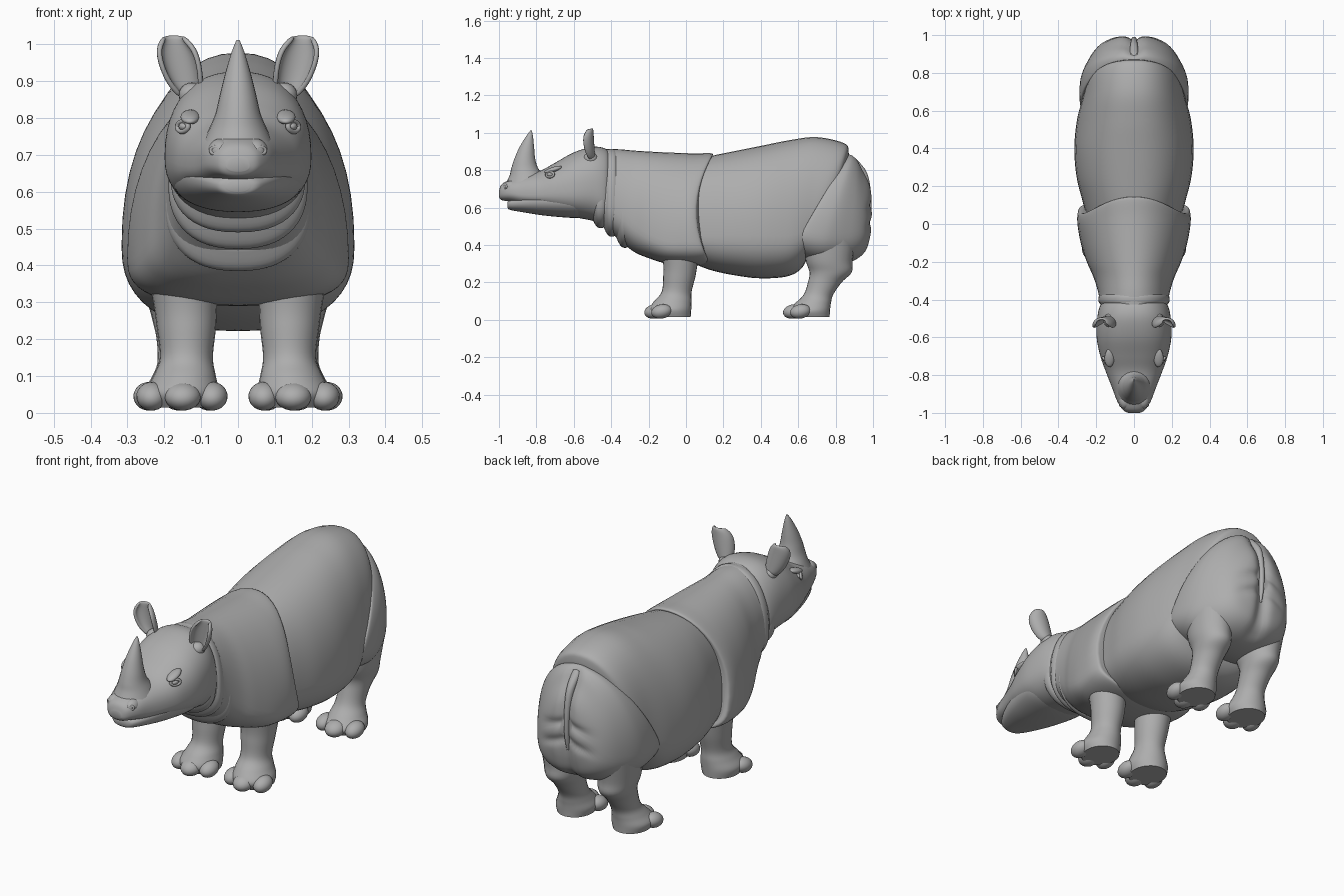
import bpy, bmesh, math
from math import sin, cos, pi, exp, radians
from mathutils import Matrix, Vector

if "Cube" in bpy.data.objects:
    bpy.data.objects.remove(bpy.data.objects["Cube"])

GREY = (0.42, 0.42, 0.42, 1)
hide = bpy.data.materials.new("grey_hide")
hide.use_nodes = True
hide.diffuse_color = GREY
hide.node_tree.nodes["Principled BSDF"].inputs["Base Color"].default_value = GREY
parts = []


def finish(name, bm, mirror=False):
    bmesh.ops.recalc_face_normals(bm, faces=bm.faces)
    me = bpy.data.meshes.new(name)
    bm.to_mesh(me)
    bm.free()
    me.materials.append(hide)
    ob = bpy.data.objects.new(name, me)
    bpy.context.collection.objects.link(ob)
    if mirror:
        ob.modifiers.new("Mirror", "MIRROR").use_mirror_merge = False
    parts.append(ob)
    return ob


def smooth_rows(rows, steps):
    """Catmull-Rom interpolation between the given rows."""
    n = max(len(r) for r in rows)
    rows = [tuple(r) + (0,) * (n - len(r)) for r in rows]
    rows = [rows[0]] + rows + [rows[-1]]
    out = []
    for a, b, c, d in zip(rows, rows[1:], rows[2:], rows[3:]):
        for k in range(steps):
            t = k / steps
            out.append([q + 0.5 * t * (r - p + t * (2*p - 5*q + 4*r - s + t * (3*(q - r) + s - p)))
                        for p, q, r, s in zip(a, b, c, d)])
    return out + [list(rows[-1])]


def skin(name, rings, mirror=False):
    """Bridge rings of points and close both ends."""
    bm = bmesh.new()
    loops = [[bm.verts.new(p) for p in ring] for ring in rings]
    n = len(loops[0])
    for lo, hi in zip(loops, loops[1:]):
        for i in range(n):
            bm.faces.new((lo[i], lo[(i + 1) % n], hi[(i + 1) % n], hi[i]))
    bm.faces.new(loops[0])
    bm.faces.new(loops[-1])
    return finish(name, bm, mirror)


def power(v, e):
    return math.copysign(abs(v) ** e, v)


def trunk(name, rows, e_top=1.0, e_low=0.85, n=48, steps=6, shape=None):
    """Loft along y. Row: y, top, bottom, widest height, half width, lean, bow."""
    rings = []
    for row in smooth_rows(rows, steps):
        y, top, bot, mid, w, lean, bow = (row + [0, 0])[:7]
        ring = []
        for i in range(n):
            a = 2 * pi * i / n
            e = e_top if cos(a) > 0 else e_low
            z = mid + power(cos(a), e) * (top - mid if cos(a) > 0 else mid - bot)
            d = z - 0.6
            p = Vector((w * power(sin(a), e), y + lean * d + bow * d * d, z))
            ring.append(shape(p) if shape else p)
        rings.append(ring)
    return skin(name, rings)


def limb(name, rows, mirror=False, n=24, steps=5):
    """Loft through horizontal ovals. Row: x, y, z, x radius, y radius."""
    rings = [[(x + rx * cos(2*pi*i/n), y + ry * sin(2*pi*i/n), z) for i in range(n)]
             for x, y, z, rx, ry in smooth_rows(rows, steps)]
    return skin(name, rings, mirror)


def blob(name, loc, size, turn=0):
    """Ellipsoid mirrored to both sides."""
    bm = bmesh.new()
    bmesh.ops.create_uvsphere(bm, u_segments=20, v_segments=12, radius=1)
    m = Matrix.Translation(loc) @ Matrix.Rotation(turn, 4, 'X') @ Matrix.Diagonal((*size, 1))
    bmesh.ops.transform(bm, matrix=m, verts=bm.verts)
    return finish(name, bm, True)


def rim(name, loc, facing, wide, tall, thick):
    """Small oval ring, mirrored to both sides."""
    m = Matrix.Translation(loc) @ Vector(facing).to_track_quat('Z', 'Y').to_matrix().to_4x4()
    rings = [[m @ Vector(((wide + thick * cos(b)) * cos(a), (tall + thick * cos(b)) * sin(a), thick * sin(b)))
              for b in [2 * pi * j / 8 for j in range(8)]]
             for a in [2 * pi * i / 20 for i in range(21)]]
    return skin(name, rings, True)


# Barrel of the body
trunk("body", [
    (0, .84, .32, .45, .24), (.12, .873, .27, .45, .272), (.25, .9, .24, .45, .304),
    (.4, .93, .222, .45, .316), (.55, .96, .235, .45, .302), (.66, .977, .29, .48, .276, .1),
    (.74, .945, .4, .52, .25, .3), (.78, .9, .45, .55, .2, .3), (.8, .8, .5, .6, .1, .3)], e_top=.9)

# Shoulder shield with a bowed rear edge
trunk("shoulder_shield", [
    (-.5, .9, .56, .7, .15), (-.44, .912, .5, .67, .175), (-.36, .912, .43, .6, .19),
    (-.28, .905, .365, .52, .215), (-.2, .9, .33, .46, .25), (-.1, .895, .3, .42, .282),
    (0, .89, .29, .42, .3, .02, .4), (.05, .89, .298, .42, .294, .04, .9),
    (.06, .87, .32, .43, .27, .04, .9)], e_top=.97, e_low=.72)


# Rump shield with a central cleft and skin folds
def rump_shape(p):
    back = min(1, max(0, (p.y - .84) / .08))
    groove = .025 * exp(-(p.x / .035) ** 2)
    folds = sum(.012 * exp(-((p.z - h + .3 * abs(p.x)) / .022) ** 2) for h in (.54, .63))
    p.y -= back * (groove + folds * exp(-(p.x / .14) ** 4))
    return p


trunk("rump_shield", [
    (.715, .85, .4, .5, .25, .57, .1), (.7, .88, .35, .48, .284, .57, .1), (.8, .882, .295, .46, .284, .32, .05),
    (.89, .858, .3, .47, .237, .12), (.95, .805, .35, .5, .18), (.985, .735, .43, .55, .112),
    (1.0, .66, .55, .6, .03)], e_top=.97, e_low=.78, n=64, steps=8, shape=rump_shape)
limb("tail", [(0, .968, .48, .006, .006), (0, .975, .56, .012, .014), (0, .972, .68, .015, .017),
              (0, .942, .79, .02, .024), (0, .88, .865, .024, .026)])

# Head and lower jaw
trunk("head", [
    (-1.0, .69, .655, .67, .03), (-.985, .725, .64, .68, .058), (-.94, .75, .632, .68, .088),
    (-.87, .775, .615, .67, .115), (-.78, .797, .6, .67, .15), (-.7, .84, .575, .68, .178),
    (-.6, .895, .55, .69, .198), (-.5, .925, .53, .7, .195), (-.43, .915, .51, .68, .178),
    (-.4, .88, .55, .68, .14)], e_top=.85, e_low=.85)
trunk("lower_jaw", [
    (-.955, .63, .6, .615, .03), (-.94, .645, .588, .62, .062), (-.87, .67, .575, .63, .105),
    (-.75, .69, .557, .64, .15), (-.6, .69, .545, .64, .178), (-.5, .67, .55, .62, .14)], e_low=.9)
blob("nose_bump", (.048, -.932, .71), (.034, .046, .034))
rim("nostril", (.062, -.966, .712), (.55, -1, .1), .013, .009, .006)

# Skin folds hanging around the throat
for i, (y, top, bot, w) in enumerate([(-.46, .912, .49, .183), (-.4, .914, .445, .189), (-.33, .86, .385, .197)]):
    mid = (top + bot) / 2 - .06
    trunk(f"neck_fold_{i + 1}", [
        (y - .045, top - .05, bot + .06, mid, w - .04), (y - .022, top - .008, bot + .014, mid, w - .008),
        (y, top, bot, mid, w), (y + .026, top - .008, bot + .01, mid, w - .008),
        (y + .05, top - .05, bot + .06, mid, w - .04)], e_top=.9, steps=4)

# Horn with a flared base
limb("horn", [
    (0, -.845, .725, .1, .12), (0, -.852, .77, .079, .092), (0, -.862, .81, .062, .072),
    (0, -.862, .86, .05, .056), (0, -.852, .92, .035, .04), (0, -.837, .98, .017, .019),
    (0, -.828, 1.012, .004, .004)])

# Eyes with lids and brow ridges
blob("eye", (.145, -.722, .777), (.016, .022, .013))
rim("eyelid", (.15, -.727, .777), (1, -.75, .15), .024, .014, .007)
blob("brow", (.13, -.71, .803), (.026, .05, .014), turn=.3)

# Ears: open cups facing forward
bm = bmesh.new()
grid = []
for k, hw in enumerate((.026, .038, .046, .05, .052, .051, .044, .024)):
    v = k / 7
    grid.append([bm.verts.new((.13 + .045 * v ** .8 + hw * sin(a), -.492 - .01 * v - .75 * hw * (1 - cos(a)),
                               .865 + .16 * v - .008 * (a / 2) ** 2))
                 for a in [radians(t) for t in range(-110, 111, 20)]])
for lo, hi in zip(grid, grid[1:]):
    for i in range(len(lo) - 1):
        bm.faces.new((lo[i], lo[i + 1], hi[i + 1], hi[i]))
ear = finish("ear", bm)
solid = ear.modifiers.new("Thickness", "SOLIDIFY")
solid.thickness, solid.offset = .014, 0
smoother = ear.modifiers.new("Smooth", "SUBSURF")
smoother.levels = smoother.render_levels = 1
ear.modifiers.new("Mirror", "MIRROR")
blob("ear_base", (.125, -.51, .862), (.036, .038, .034))

# Legs flowing into broad feet
limb("front_leg", [
    (.15, -.03, .42, .1, .11), (.143, -.03, .3, .087, .092), (.14, -.036, .23, .08, .086),
    (.14, -.05, .15, .072, .08), (.145, -.07, .1, .085, .1), (.152, -.085, .055, .1, .113),
    (.152, -.075, .015, .088, .1)], mirror=True)
limb("hind_leg", [
    (.165, .77, .44, .1, .14), (.155, .765, .32, .094, .125), (.152, .773, .255, .081, .113),
    (.15, .742, .2, .071, .09), (.15, .708, .135, .069, .079), (.155, .68, .09, .083, .095),
    (.16, .66, .05, .1, .11), (.16, .668, .015, .088, .1)], mirror=True)

# Three rounded toes on each foot
for leg, x0, y0 in (("front", .152, 0), ("hind", .16, .742)):
    for place, dx, y, r in (("inner", -.082, -.135, .042), ("middle", -.002, -.168, .05), ("outer", .082, -.13, .042)):
        blob(f"{leg}_{place}_toe", (x0 + dx, y0 + y, .045), (r, .056, .038), turn=.2)

# Smooth shading with crisp shield edges
bpy.ops.object.select_all(action='DESELECT')
for ob in parts:
    ob.select_set(True)
bpy.context.view_layer.objects.active = parts[0]
bpy.ops.object.shade_smooth_by_angle(angle=radians(50))
